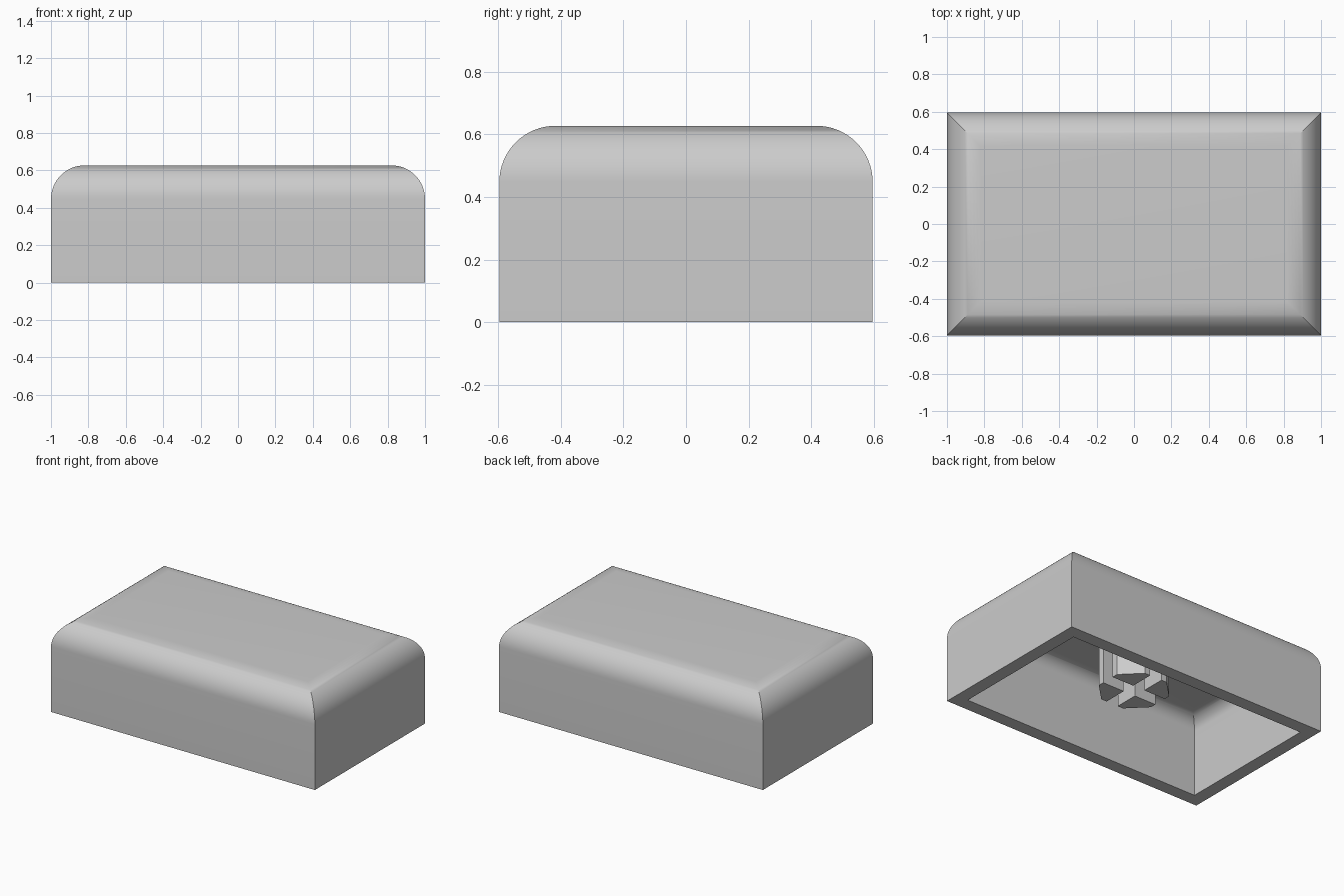
import bpy
import bmesh
from math import sin, cos, pi

cube = bpy.data.objects.get("Cube")
if cube:
    bpy.data.objects.remove(cube, do_unlink=True)

HALF_X, HALF_Y, HEIGHT = 1.0, 0.596, 0.627
RADIUS, WALL = 0.18, 0.09
STEPS = 16

grey = bpy.data.materials.new("light grey plastic")
grey.use_nodes = True
grey.diffuse_color = (0.6, 0.6, 0.6, 1)
grey.node_tree.nodes["Principled BSDF"].inputs["Base Color"].default_value = (0.6, 0.6, 0.6, 1)


def add_object(name, bm):
    bmesh.ops.recalc_face_normals(bm, faces=bm.faces)
    mesh = bpy.data.meshes.new(name)
    bm.to_mesh(mesh)
    bm.free()
    mesh.materials.append(grey)
    obj = bpy.data.objects.new(name, mesh)
    bpy.context.collection.objects.link(obj)
    return obj


def rounded_wall(inset, radius):
    """Inset and height pairs from the rim up to the flat top."""
    rows = [(inset, 0)]
    for i in range(STEPS + 1):
        a = pi / 2 * i / STEPS
        rows.append((inset + radius * (1 - cos(a)),
                     HEIGHT - RADIUS + radius * sin(a)))
    return rows


# Hollow cap: rectangular rings from the inner ceiling, round the rim, to the top
rows = rounded_wall(WALL, RADIUS - WALL)[::-1] + rounded_wall(0, RADIUS)
bm = bmesh.new()
rings = []
for inset, z in rows:
    x, y = HALF_X - inset, HALF_Y - inset
    rings.append([bm.verts.new((sx * x, sy * y, z))
                  for sx, sy in ((-1, -1), (1, -1), (1, 1), (-1, 1))])
for low, high in zip(rings, rings[1:]):
    for i in range(4):
        j = (i + 1) % 4
        bm.faces.new((low[i], low[j], high[j], high[i]))
bm.faces.new(rings[0])
bm.faces.new(rings[-1])
cap = add_object("cap_shell", bm)
bpy.context.view_layer.objects.active = cap
cap.select_set(True)
bpy.ops.object.shade_smooth_by_angle(angle=pi / 6)

# Stem: octagonal post split into four prongs by a cross slot
SLOT, FLAT, SIDE = 0.045, 0.087, 0.209
STEM_BOTTOM, STEM_TOP = 0.18, 0.56
outline = [(SLOT, SLOT), (SIDE, SLOT), (SIDE, FLAT), (FLAT, SIDE), (SLOT, SIDE)]
bm = bmesh.new()
for sx in (-1, 1):
    for sy in (-1, 1):
        base = bm.faces.new([bm.verts.new((sx * x, sy * y, STEM_BOTTOM)) for x, y in outline])
        grown = bmesh.ops.extrude_face_region(bm, geom=[base], use_keep_orig=True)
        top = [v for v in grown["geom"] if isinstance(v, bmesh.types.BMVert)]
        bmesh.ops.translate(bm, verts=top, vec=(0, 0, STEM_TOP - STEM_BOTTOM))
add_object("cross_stem", bm)
